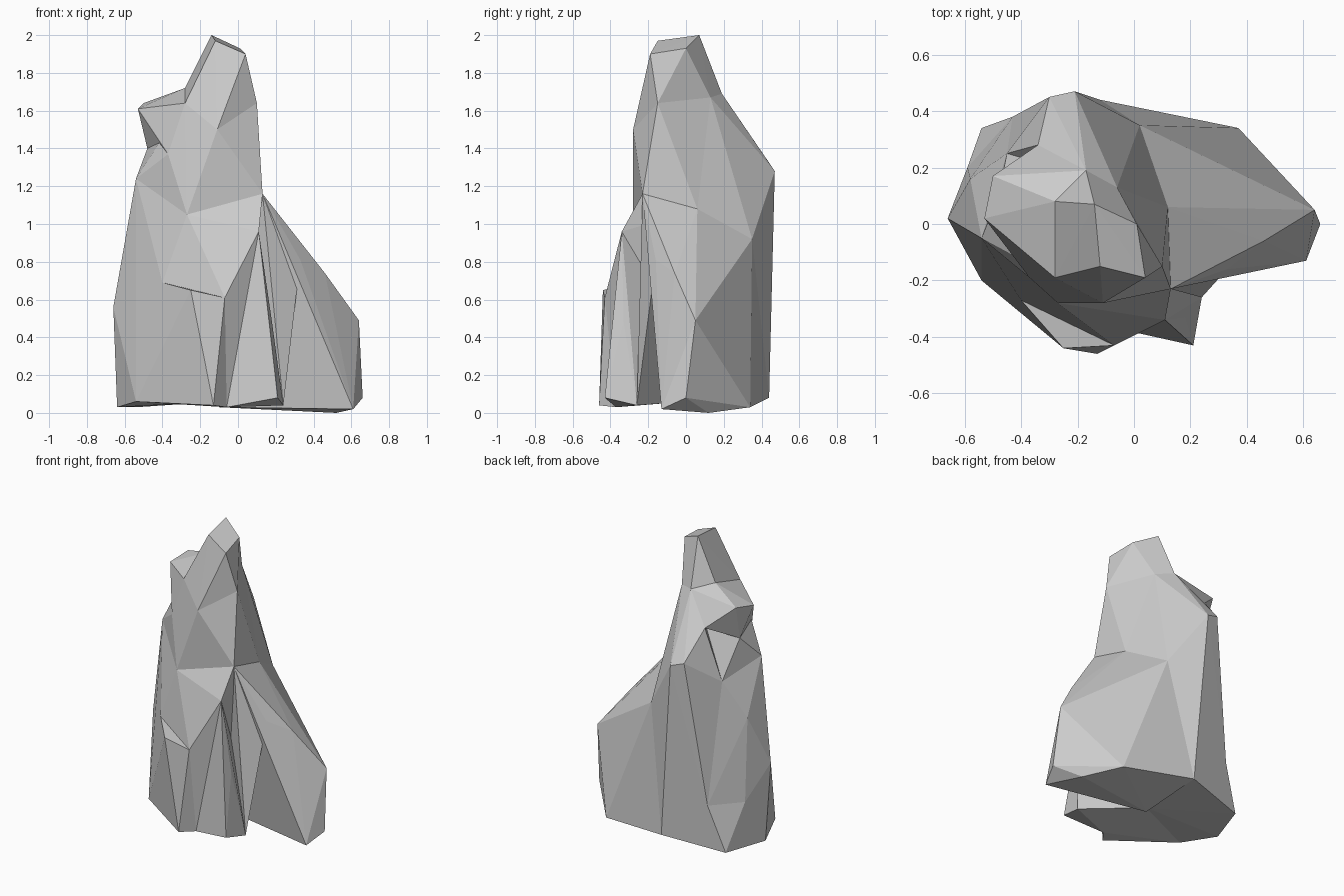
import bpy, bmesh
from mathutils import Vector

if "Cube" in bpy.data.objects:
    bpy.data.objects.remove(bpy.data.objects["Cube"])


def chunk(name, *groups):
    """Faceted convex block over corner groups, always rooted in the rock's core axis."""
    pts = [Vector(p) for g in groups for p in g]
    heights = [p.z for p in pts]
    pts += [Vector((-.1, 0, min(heights) + .03)), Vector((-.1, 0, max(heights) - .1))]
    bm = bmesh.new()
    for p in pts:
        bm.verts.new(p)
    bmesh.ops.remove_doubles(bm, verts=bm.verts, dist=.001)
    bmesh.ops.convex_hull(bm, input=bm.verts)
    loose = [v for v in bm.verts if not v.link_faces]
    bmesh.ops.delete(bm, geom=loose, context='VERTS')
    bmesh.ops.recalc_face_normals(bm, faces=bm.faces)
    me = bpy.data.meshes.new(name)
    bm.to_mesh(me)
    bm.free()
    ob = bpy.data.objects.new(name, me)
    bpy.context.collection.objects.link(ob)
    return ob


# landmarks of the rock, from the top down
crest = [(-.14, .07, 2), (.01, 0, 1.93), (.04, -.19, 1.9), (-.12, -.15, 1.97)]
neck = [(-.28, -.19, 1.64), (-.28, .08, 1.72), (-.17, .19, 1.69),
        (-.06, .13, 1.67), (.1, -.15, 1.64)]
brow = [(-.11, -.28, 1.5)]
knob_tip = [(-.5, .17, 1.64), (-.53, .02, 1.61)]
knob_root = [(-.37, -.19, 1.37), (-.48, .1, 1.4)]
knob_back = [(-.34, .28, 1.5)]
shoulder = [(-.54, -.05, 1.24), (-.45, .25, 1.15)]
ridge = [(-.21, .47, 1.28), (-.3, .45, 1.31)]
waist = [(-.27, -.28, 1.05), (.13, -.23, 1.16), (.12, .06, 1.08)]
saddle = [(.02, .35, .92)]
flank = [(-.64, .05, .03), (-.66, .02, .56), (-.58, .16, .9)]
rear_step = [(-.43, .38, .34), (-.59, .2, .34)]
rear_base = [(-.54, .34, .03)]
heel = [(-.12, .44, .08)]
left_hip = [(-.4, -.27, .69)]
left_base = [(-.54, -.2, .06)]
left_toe = [(-.13, -.46, .04), (-.25, -.44, .65)]
left_knee = [(-.07, -.43, .61)]
right_knee = [(.11, -.34, .96)]
right_toe = [(.21, -.43, .08), (.18, -.33, .48)]
gap = [(-.06, -.37, .03)]
right_base = [(.24, -.26, .04)]
hollow = [(.33, -.16, .81)]
spur = [(.64, .05, .49), (.66, 0, .08), (.61, -.13, .02), (.37, .34, .03),
        (.46, -.06, .74), (.52, .12, 0)]

# broad lower body, then the blocks that lean on it
rock = chunk("rock", flank, shoulder, waist, saddle, heel, left_hip, left_base, rear_step)
parts = [
    chunk("buttress", spur, waist[1:], saddle, heel, hollow),
    chunk("buttress_root", waist[1:2], right_base, hollow),
    chunk("rear_foot", rear_base, rear_step, flank[:1], heel),
    chunk("left_foot", left_base, left_toe, left_knee, left_hip, gap),
    chunk("front_ledge", waist, right_knee, left_knee, left_hip, gap),
    chunk("right_foot", right_knee, right_toe, right_base, gap),
    chunk("back_ridge", ridge, saddle, heel, shoulder[1:], rear_step[:1],
          waist[2:], neck[2:4]),
    chunk("tower", neck, brow, knob_root, shoulder, waist),
    chunk("peak", crest, neck, brow),
    chunk("knob", knob_tip, knob_root, knob_back, neck[:3]),
    chunk("knob_buttress", knob_back, ridge, shoulder[1:], neck[2:3]),
]

# fuse everything into a single solid
for p in parts:
    mod = rock.modifiers.new(p.name, 'BOOLEAN')
    mod.operation = 'UNION'
    mod.solver = 'EXACT'
    mod.object = p
bpy.context.view_layer.update()
dg = bpy.context.evaluated_depsgraph_get()
fused = bpy.data.meshes.new_from_object(rock.evaluated_get(dg))
rock.modifiers.clear()
rock.data = fused
for p in parts:
    bpy.data.objects.remove(p)
